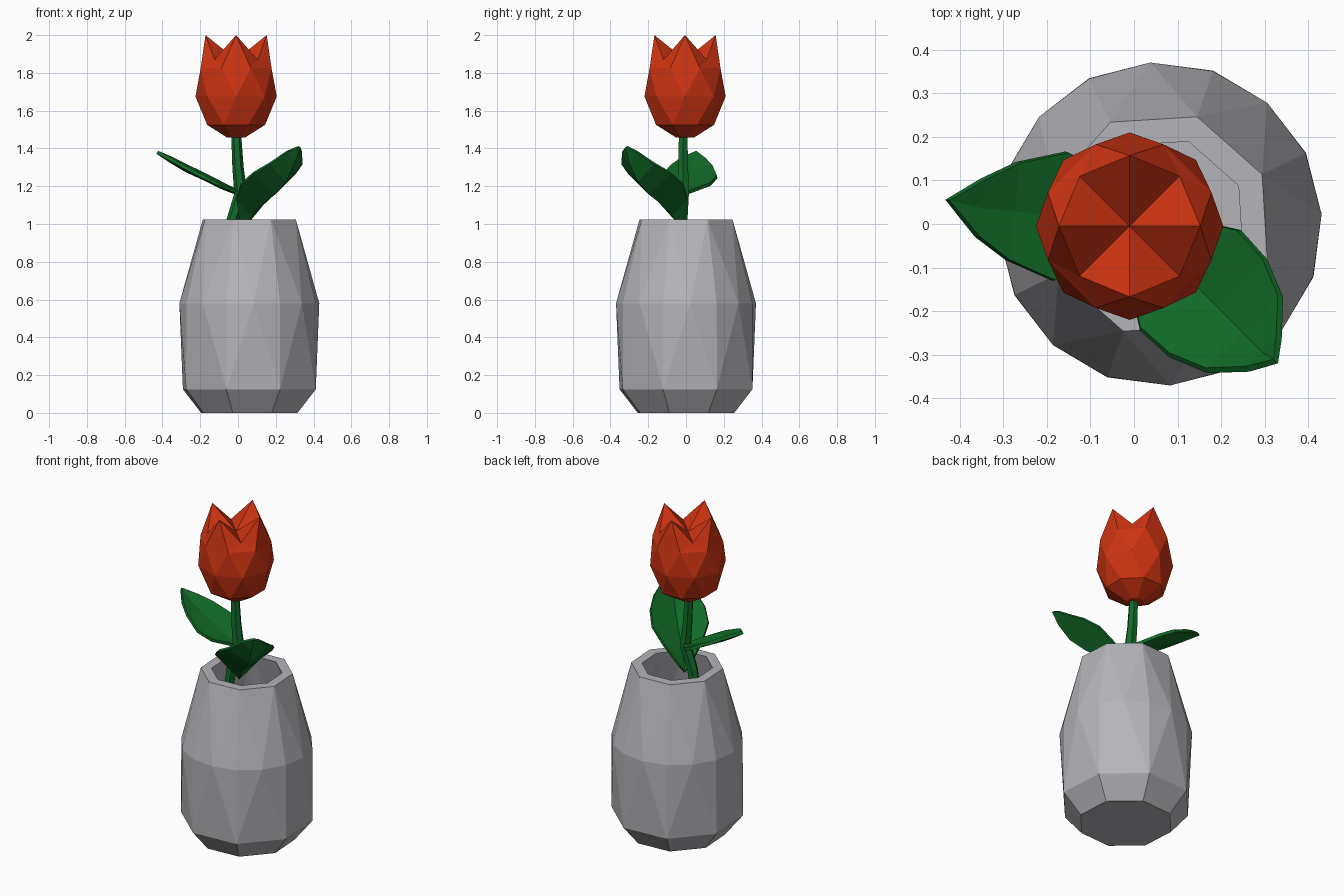
import bpy, bmesh
from math import sin, cos, radians, pi
from mathutils import Vector

cube = bpy.data.objects.get("Cube")
if cube:
    bpy.data.objects.remove(cube)


def material(name, rgb):
    m = bpy.data.materials.new(name)
    m.use_nodes = True
    m.diffuse_color = (*rgb, 1)
    m.node_tree.nodes["Principled BSDF"].inputs["Base Color"].default_value = (*rgb, 1)
    return m


GREY = material("ceramic grey", (0.46, 0.46, 0.49))
RED = material("petal red", (0.62, 0.034, 0.006))
GREEN = material("leaf green", (0.006, 0.15, 0.022))


def finish(bm, name, mat):
    bmesh.ops.recalc_face_normals(bm, faces=bm.faces)
    mesh = bpy.data.meshes.new(name)
    bm.to_mesh(mesh)
    bm.free()
    mesh.materials.append(mat)
    obj = bpy.data.objects.new(name, mesh)
    bpy.context.collection.objects.link(obj)
    return obj


def ring(bm, n, r, z, turn=0, center=(0, 0)):
    angles = [radians(turn) + 2 * pi * i / n for i in range(n)]
    return [bm.verts.new((center[0] + r * cos(a), center[1] + r * sin(a), z)) for a in angles]


def quads(bm, a, b):
    n = len(a)
    for i in range(n):
        j = (i + 1) % n
        bm.faces.new((a[i], a[j], b[j], b[i]))


def fan_band(bm, a, b):
    """Join a ring to one with twice as many points."""
    n = len(a)
    for i in range(n):
        j = (i + 1) % n
        p, m, q = b[2 * i], b[2 * i + 1], b[2 * j]
        for f in ((a[i], a[j], m), (a[i], m, p), (a[j], q, m)):
            bm.faces.new(f)


def zigzag(bm, a, b, shift):
    """Triangles between two equal rings turned half a step apart."""
    n = len(a)
    for i in range(n):
        j = (i + 1) % n
        if shift:
            bm.faces.new((a[i], a[j], b[j]))
            bm.faces.new((a[i], b[j], b[i]))
        else:
            bm.faces.new((a[i], a[j], b[i]))
            bm.faces.new((a[j], b[j], b[i]))


# Vase: octagonal foot, shoulder and rim, sixteen-sided belly, hollow inside
bm = bmesh.new()
axis = (0.06, 0)
foot, base, rim, lip, floor = [
    ring(bm, 8, r, z, 26, axis)
    for r, z in ((0.27, 0), (0.372, 0.125), (0.26, 1.025), (0.2, 1.025), (0.3, 0.12))]
belly = ring(bm, 16, 0.371, 0.58, 26, axis)
hollow = ring(bm, 16, 0.31, 0.58, 26, axis)
bm.faces.new(foot)
bm.faces.new(floor)
quads(bm, foot, base)
quads(bm, rim, lip)
for octagon, belt in ((base, belly), (rim, belly), (lip, hollow), (floor, hollow)):
    fan_band(bm, octagon, belt)
finish(bm, "vase", GREY)

# Flower: closed faceted bulb with four points around a sunken centre
bm = bmesh.new()
heart = (-0.01, -0.005)
under = ring(bm, 8, 0.05, 1.457, 22.5, heart)
low = ring(bm, 8, 0.166, 1.525, 22.5, heart)
wide = ring(bm, 8, 0.215, 1.675, 0, heart)
high = ring(bm, 8, 0.203, 1.825, 22.5, heart)
crown = ring(bm, 8, 0.162, 2.0, 0, heart)
for v in crown[1::2]:
    v.co.z = 1.87
bm.faces.new(under)
quads(bm, under, low)
zigzag(bm, low, wide, True)
zigzag(bm, wide, high, False)
zigzag(bm, high, crown, True)
middle = bm.verts.new((*heart, 1.87))
for i in range(8):
    bm.faces.new((crown[i], crown[(i + 1) % 8], middle))
finish(bm, "flower", RED)

# Stem: six-sided tube bending down into the vase
bm = bmesh.new()
path = [(-0.1, -0.02, 0.6, 0.03), (-0.03, -0.02, 1.02, 0.032), (0.015, -0.015, 1.16, 0.035),
        (0, -0.015, 1.3, 0.03), (-0.01, -0.015, 1.48, 0.026)]
rings = [ring(bm, 6, r, z, 0, (x, y)) for x, y, z, r in path]
for a, b in zip(rings, rings[1:]):
    quads(bm, a, b)
bm.faces.new(rings[0])
bm.faces.new(rings[-1])
finish(bm, "stem", GREEN)


# Leaves: folded blades given as (distance, half width, rib height, edge height)
def leaf(name, heading, stations, tip, thickness):
    bm = bmesh.new()
    along = Vector((cos(radians(heading)), sin(radians(heading)), 0))
    side = Vector((-along.y, along.x, 0))
    rows = []
    for s, w, rib, edge in stations:
        rows.append([bm.verts.new(along * s + side * w * k + Vector((0, 0, edge if k else rib)))
                     for k in (-1, 0, 1)])
    for a, b in zip(rows, rows[1:]):
        for k in (0, 1):
            bm.faces.new((a[k], a[k + 1], b[k + 1], b[k]))
    end = bm.verts.new(tip)
    for k in (0, 1):
        bm.faces.new((rows[-1][k], rows[-1][k + 1], end))
    obj = finish(bm, name, GREEN)
    mod = obj.modifiers.new("thickness", "SOLIDIFY")
    mod.thickness = thickness
    mod.offset = 0


leaf("left_leaf", -45,
     [(0.04, 0.03, 0.98, 1.02), (0.1, 0.11, 1.05, 1.13), (0.18, 0.16, 1.11, 1.21),
      (0.27, 0.155, 1.16, 1.27), (0.355, 0.12, 1.23, 1.32), (0.42, 0.05, 1.33, 1.385)],
     (0.325, -0.315, 1.41), 0.015)
leaf("right_leaf", 174,
     [(0, 0.02, 1.16, 1.17), (0.09, 0.12, 1.195, 1.21), (0.17, 0.148, 1.235, 1.25),
      (0.28, 0.112, 1.285, 1.305), (0.355, 0.066, 1.33, 1.345)],
     (-0.428, 0.055, 1.38), 0.018)
